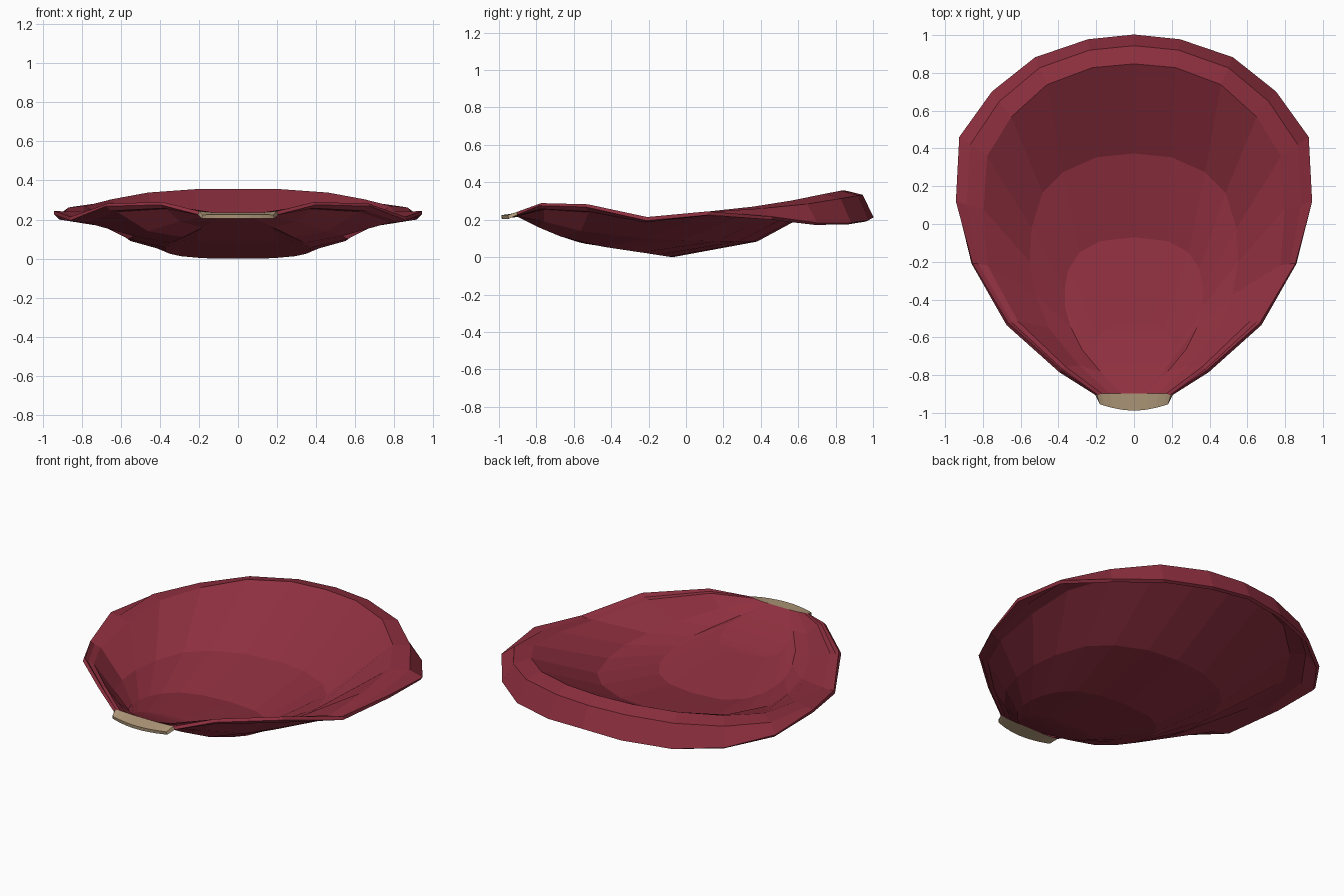
import bpy, bmesh
from mathutils import Vector

if "Cube" in bpy.data.objects:
    bpy.data.objects.remove(bpy.data.objects["Cube"])


def material(name, rgb):
    m = bpy.data.materials.new(name)
    m.diffuse_color = (*rgb, 1)
    m.use_nodes = True
    m.node_tree.nodes["Principled BSDF"].inputs["Base Color"].default_value = m.diffuse_color
    return m


# Nested half loops, each running from the back centre round to the base
edge = [(0, .985, .205), (.24, .96, .19), (.515, .867, .175), (.74, .69, .172), (.915, .455, .2),
        (.94, .12, .225), (.86, -.21, .195), (.675, -.535, .268), (.395, -.785, .275), (.205, -.905, .225)]
crest = [(0, .85, .337), (.22, .83, .335), (.46, .74, .318), (.65, .57, .283), (.78, .36, .25),
         (.80, .08, .22), (.78, -.22, .185), (.62, -.52, .24), (.37, -.76, .255), (.175, -.9, .22)]
wall = [(0, .38, .083), (.2, .36, .083), (.38, .28, .083), (.49, .17, .085), (.55, -.02, .09),
        (.56, -.2, .1), (.53, -.38, .115), (.46, -.56, .14), (.30, -.76, .19), (.13, -.9, .217)]
floor = [(0, -.07, 0), (.18, -.09, .002), (.29, -.15, .012), (.35, -.24, .025), (.37, -.34, .04),
         (.37, -.44, .055), (.34, -.55, .08), (.28, -.67, .11), (.18, -.79, .16), (.07, -.9, .215)]

# Rounded shoulder of the rolled lip, between edge and crest
shoulder = [(a[0] + .4 * (b[0] - a[0]), a[1] + .4 * (b[1] - a[1]), a[2] + .86 * (b[2] - a[2]))
            for a, b in zip(edge, crest)]
# Innermost loop and the centre line
inner = []
for x, y, z in floor:
    y2 = -.9 + (y + .9) * .45
    t = (-.526 - y2) / .374
    inner.append((x * .55, y2, .07 + .145 * max(t, 0) ** 1.3))
middle = [(0, y, z) for x, y, z in inner]
loops = [edge, shoulder, crest, wall, floor, inner, middle]

bm = bmesh.new()
grid = [[bm.verts.new(p) for p in loop] for loop in loops]
for a, b in zip(grid, grid[1:]):
    for j in range(len(a) - 1):
        bm.faces.new((a[j], b[j], b[j + 1], a[j + 1]))

# Pale base strip, with a rounded front
base = [row[-1] for row in grid]
tip = [bm.verts.new((v.co.x * .9, -.9 - .085 * (1 - .45 * (v.co.x / .205) ** 2), .205)) for v in base]
for i in range(len(base) - 1):
    f = bm.faces.new((base[i], base[i + 1], tip[i + 1], tip[i]))
    f.material_index = 1

bmesh.ops.remove_doubles(bm, verts=bm.verts, dist=.0005)
bmesh.ops.recalc_face_normals(bm, faces=bm.faces)
bm.normal_update()
if sum((f.normal.z * f.calc_area() for f in bm.faces)) < 0:
    bmesh.ops.reverse_faces(bm, faces=bm.faces)

me = bpy.data.meshes.new("petal")
bm.to_mesh(me)
bm.free()
me.materials.append(material("deep red", (.275, .029, .050)))
me.materials.append(material("pale tan", (.45, .33, .20)))
petal = bpy.data.objects.new("petal", me)
bpy.context.collection.objects.link(petal)

# Mirror the half and give it thickness on the upper side
mirror = petal.modifiers.new("mirror", 'MIRROR')
mirror.use_axis[0] = True
mirror.use_clip = True
thick = petal.modifiers.new("thickness", 'SOLIDIFY')
thick.thickness = .02
thick.offset = 1
